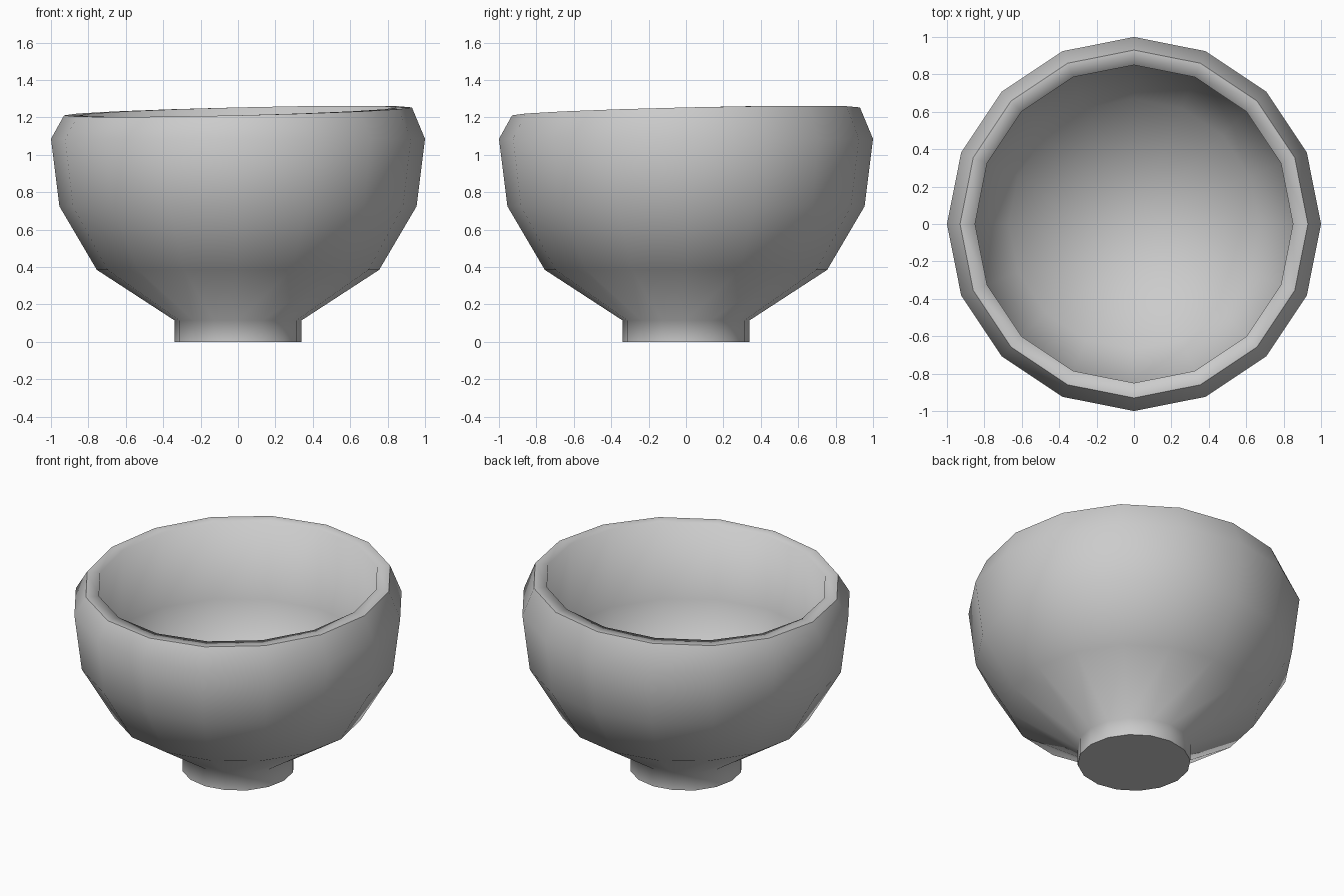
import bpy, bmesh, math

if "Cube" in bpy.data.objects:
    bpy.data.objects.remove(bpy.data.objects["Cube"])

SIDES = 16
LIP = 5
# radius, height, share of the lip tilt
PROFILE = [
    (0.34, 0.00, 0), (0.34, 0.115, 0), (0.755, 0.385, 0),
    (0.955, 0.725, 0), (1.00, 1.085, 0),            # outside
    (0.93, 1.232, 1), (0.85, 1.232, 1),             # uneven lip
    (0.85, 0.725, 0), (0.67, 0.44, 0), (0.30, 0.205, 0),   # inside
]
TILT = 0.03

bm = bmesh.new()
rings = []
for r, z, t in PROFILE:
    ring = []
    for i in range(SIDES):
        a = 2 * math.pi * i / SIDES
        dz = t * TILT * math.cos(a - math.pi / 4)
        ring.append(bm.verts.new((r * math.cos(a), r * math.sin(a), z + dz)))
    rings.append(ring)

# walls
for lo, hi in zip(rings, rings[1:]):
    for i in range(SIDES):
        j = (i + 1) % SIDES
        bm.faces.new((lo[i], lo[j], hi[j], hi[i]))

# foot underside
bm.faces.new(rings[0][::-1])
# inner floor
centre = bm.verts.new((0, 0, 0.17))
for i in range(SIDES):
    bm.faces.new((rings[-1][i], rings[-1][(i + 1) % SIDES], centre))

bmesh.ops.recalc_face_normals(bm, faces=bm.faces)
for f in bm.faces:
    f.smooth = True
# crisp edges round the foot and the outer lip
for ring in (rings[0], rings[LIP]):
    for i in range(SIDES):
        bm.edges.get((ring[i], ring[(i + 1) % SIDES])).smooth = False

mesh = bpy.data.meshes.new("bowl")
bm.to_mesh(mesh)
bm.free()
bowl = bpy.data.objects.new("bowl", mesh)
bpy.context.collection.objects.link(bowl)
